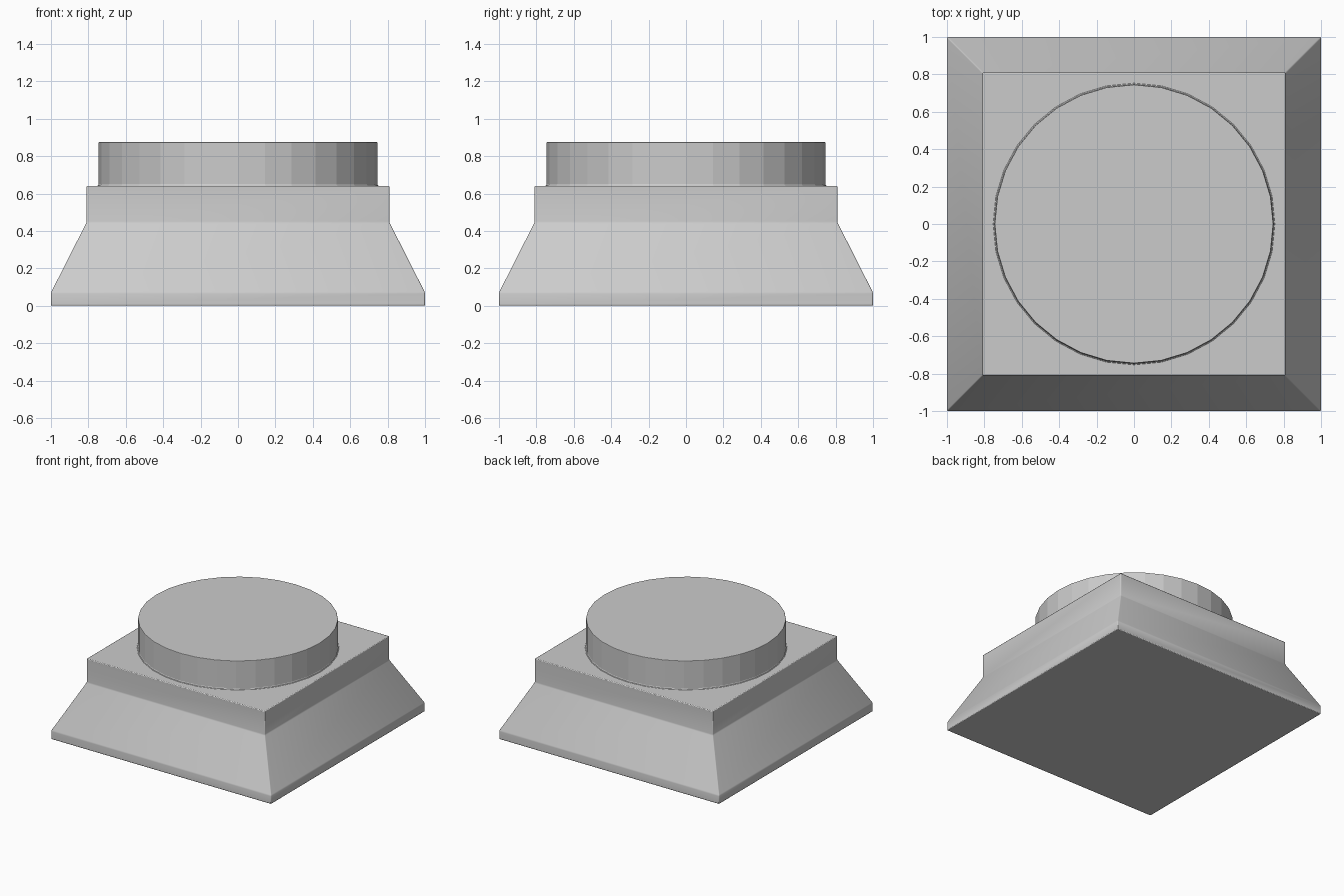
import bpy
import bmesh
from math import cos, sin, pi, radians

cube = bpy.data.objects.get("Cube")
if cube:
    bpy.data.objects.remove(cube, do_unlink=True)

grey = bpy.data.materials.new("stone_grey")
grey.use_nodes = True
colour = (0.6, 0.6, 0.6, 1)
grey.diffuse_color = colour
grey.node_tree.nodes["Principled BSDF"].inputs["Base Color"].default_value = colour


def lathe(name, profile, sides, turn=0.0):
    """Stack regular polygon rings given as (radius, height) and cap both ends."""
    bm = bmesh.new()
    rings = []
    for r, z in profile:
        angles = [turn + 2 * pi * i / sides for i in range(sides)]
        rings.append([bm.verts.new((r * cos(a), r * sin(a), z)) for a in angles])
    for low, high in zip(rings, rings[1:]):
        for i in range(sides):
            j = (i + 1) % sides
            bm.faces.new((low[i], low[j], high[j], high[i]))
    bm.faces.new(rings[0][::-1])
    bm.faces.new(rings[-1])
    mesh = bpy.data.meshes.new(name)
    bm.to_mesh(mesh)
    bm.free()
    mesh.materials.append(grey)
    obj = bpy.data.objects.new(name, mesh)
    bpy.context.collection.objects.link(obj)
    return obj


def finish(obj, width, angle):
    """Soften the edges with a narrow bevel and smooth shading."""
    bevel = obj.modifiers.new("edge_bevel", 'BEVEL')
    bevel.width = width
    bevel.segments = 2
    bevel.limit_method = 'ANGLE'
    bevel.angle_limit = radians(angle)
    bpy.ops.object.select_all(action='DESELECT')
    obj.select_set(True)
    bpy.context.view_layer.objects.active = obj
    bpy.ops.object.shade_smooth_by_angle(angle=radians(30))


# Square plinth: short foot, sloping sides, upright collar
half_sizes = [(1.0, 0.0), (1.0, 0.07), (0.81, 0.445), (0.81, 0.64)]
plinth = lathe("plinth", [(h * 2 ** 0.5, z) for h, z in half_sizes], 4, pi / 4)
finish(plinth, 0.006, 20)

# Round pad with a small flare where it meets the plinth
pad = lathe("round_pad", [(0.755, 0.63), (0.755, 0.64), (0.748, 0.643),
                          (0.745, 0.65), (0.745, 0.875)], 32)
finish(pad, 0.004, 60)
for polygon in pad.data.polygons:
    polygon.use_smooth = False
